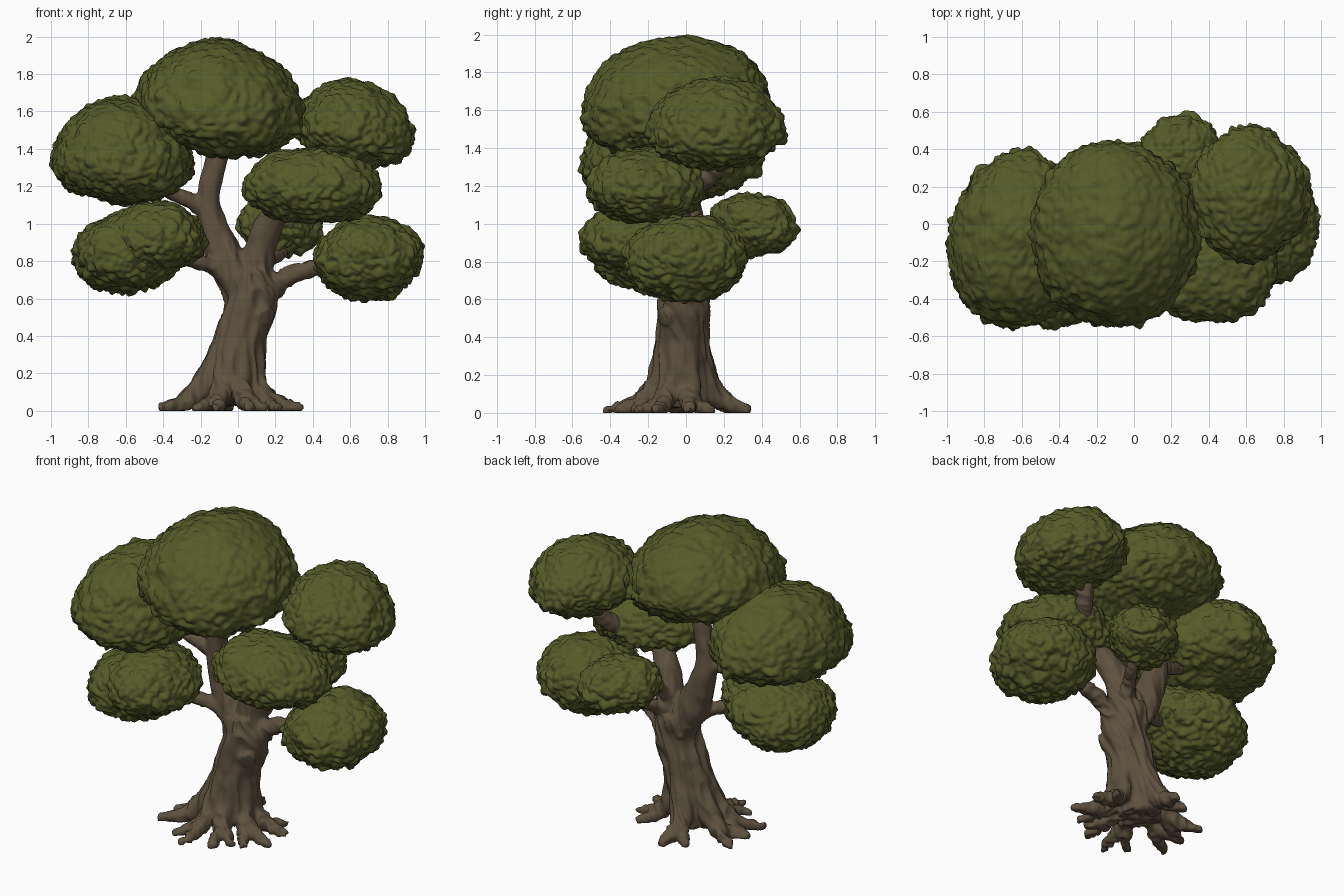
import bpy, bmesh, math
from mathutils import Vector, Euler, noise


def material(name, rgb):
    m = bpy.data.materials.new(name)
    m.diffuse_color = (*rgb, 1)
    return m


LEAF = material("leaf green", (0.092, 0.104, 0.022))
BARK = material("bark brown", (0.112, 0.082, 0.049))


def add_object(name, mesh, mat):
    mesh.materials.clear()
    mesh.materials.append(mat)
    for p in mesh.polygons:
        p.use_smooth = True
        p.material_index = 0
    ob = bpy.data.objects.new(name, mesh)
    bpy.context.collection.objects.link(ob)
    return ob


# Leaf clump: a crinkled dome with separate upper and lower heights
def clump(name, centre, rx, ry, up, down, tilt_x=0, tilt_y=0, turn=0):
    bm = bmesh.new()
    bmesh.ops.create_icosphere(bm, subdivisions=6, radius=1)
    rot = Euler((tilt_x, tilt_y, turn)).to_matrix()
    c = Vector(centre)
    for v in bm.verts:
        d = v.co.copy()
        h = up if d.z > 0 else down
        p = rot @ Vector((d.x * rx, d.y * ry, d.z * h)) + c
        n = rot @ Vector((d.x / rx, d.y / ry, d.z / h)).normalized()
        calm = 1.1 - 0.4 * max(n.z, 0)
        bump = 0.022 * noise.noise(p * 4.5) + 0.012 * noise.noise(p * 12)
        bump += calm * (0.036 * (abs(noise.noise(p * 17)) - 0.24) + 0.011 * noise.noise(p * 38))
        v.co = p + n * bump
    me = bpy.data.meshes.new(name)
    bm.to_mesh(me)
    bm.free()
    add_object(name, me, LEAF)


clump("crown_leaves", (-0.105, -0.05, 1.595), 0.45, 0.50, 0.385, 0.215, 0.12, 0.13)
clump("upper_left_leaves", (-0.615, -0.085, 1.325), 0.375, 0.475, 0.35, 0.215, 0.05, 0.05, -0.12)
clump("upper_right_leaves", (0.615, 0.16, 1.485), 0.32, 0.36, 0.275, 0.18, 0.04, 0.22)
clump("middle_right_leaves", (0.40, -0.215, 1.185), 0.37, 0.315, 0.22, 0.18, 0.0, 0.05)
clump("lower_right_leaves", (0.70, 0.0, 0.82), 0.29, 0.325, 0.215, 0.225, 0.0, -0.08)
clump("lower_left_leaves", (-0.58, -0.15, 0.85), 0.31, 0.35, 0.22, 0.215, 0.03, -0.15)
clump("lower_left_front_leaves", (-0.44, -0.24, 0.905), 0.27, 0.32, 0.205, 0.17, 0.0, -0.12)
clump("back_leaves", (0.235, 0.355, 0.995), 0.255, 0.205, 0.17, 0.165, -0.12, 0.08, math.pi / 4)

# Limb paths: x, y, z, radius at each point
trunk = [(-0.06, -0.02, 0.035, 0.13), (-0.055, -0.02, 0.17, 0.145), (0.01, -0.02, 0.4, 0.135),
         (0.085, -0.01, 0.6, 0.138), (0.06, 0, 0.74, 0.125)]
limbs = [
    trunk,
    # left leader into the crown
    [(0.06, 0, 0.6, 0.12), (-0.05, 0.01, 0.78, 0.105), (-0.14, 0.02, 0.98, 0.08),
     (-0.17, 0.01, 1.15, 0.062), (-0.12, 0.0, 1.3, 0.062), (-0.08, 0, 1.5, 0.06)],
    # right leader into the middle right clump
    [(0.08, 0, 0.62, 0.11), (0.10, 0.01, 0.83, 0.085), (0.15, -0.02, 0.98, 0.078),
     (0.25, -0.09, 1.12, 0.062), (0.32, -0.14, 1.2, 0.05)],
    # branch continuing to the upper right clump
    [(0.22, -0.07, 1.08, 0.055), (0.36, -0.03, 1.17, 0.055), (0.46, 0.09, 1.22, 0.055),
     (0.52, 0.17, 1.30, 0.055), (0.56, 0.18, 1.45, 0.05)],
    # upper left branch
    [(-0.13, 0.02, 1.02, 0.05), (-0.22, 0, 1.11, 0.045), (-0.34, -0.03, 1.16, 0.038),
     (-0.55, -0.06, 1.25, 0.032)],
    # lower right branch
    [(0.12, 0, 0.58, 0.07), (0.22, 0, 0.70, 0.052), (0.35, 0, 0.76, 0.044), (0.60, 0, 0.80, 0.036)],
    # lower left branch
    [(0.02, 0, 0.68, 0.06), (-0.12, -0.04, 0.77, 0.042), (-0.25, -0.1, 0.81, 0.034),
     (-0.45, -0.17, 0.86, 0.03)],
    # back branch
    [(0.10, 0.03, 0.72, 0.06), (0.15, 0.14, 0.82, 0.036), (0.24, 0.26, 0.83, 0.03),
     (0.27, 0.35, 0.90, 0.026)],
    # broken stub and trunk knot
    [(0.10, 0.02, 0.8, 0.05), (0.10, 0.12, 0.90, 0.03), (0.10, 0.14, 0.95, 0.025)],
    [(0.12, -0.08, 0.52, 0.06), (0.16, -0.13, 0.50, 0.045)],
]
# Roots: direction in degrees, reach, side-twig turn
for deg, reach, turn in [(163, 0.39, 20), (204, 0.42, -20), (258, 0.42, -18), (292, 0.37, 16),
                         (336, 0.42, -18), (10, 0.40, 18), (95, 0.36, 22)]:
    def at(r, z, rad, bend=0):
        a = math.radians(deg + bend)
        lean = 0.24 * max(0, z - 0.12)
        return (-0.05 + lean + r * math.cos(a), -0.02 + r * math.sin(a), z, rad)
    limbs.append([at(0.06, 0.46, 0.055), at(0.085, 0.30, 0.07), at(0.13, 0.14, 0.07),
                  at(0.22, 0.06, 0.052, turn * 0.1), at(0.30, 0.03, 0.036, turn * -0.2),
                  at(reach, 0.014, 0.022, turn * -0.2)])
    limbs.append([at(0.17, 0.08, 0.045), at(0.25, 0.03, 0.036, turn * 0.6),
                  at(reach * 0.88, 0.012, 0.02, turn)])

# Sweep limbs as round tubes
cu = bpy.data.curves.new("limbs", "CURVE")
cu.dimensions = "3D"
cu.bevel_depth = 1.0
cu.bevel_resolution = 4
cu.use_fill_caps = True
for path in limbs:
    s = cu.splines.new("NURBS")
    s.points.add(len(path) - 1)
    for pt, (x, y, z, r) in zip(s.points, path):
        pt.co = (x, y, z, 1)
        pt.radius = r
    s.order_u = 3
    s.use_endpoint_u = True
    s.resolution_u = 6
tubes = bpy.data.objects.new("limb_guides", cu)
bpy.context.collection.objects.link(tubes)


def baked(ob):
    dg = bpy.context.evaluated_depsgraph_get()
    return bpy.data.meshes.new_from_object(ob.evaluated_get(dg))


# Fuse tubes into one skin
wood = add_object("trunk_and_branches", baked(tubes), BARK)
bpy.data.objects.remove(tubes)
rm = wood.modifiers.new("fuse", "REMESH")
rm.mode = "VOXEL"
rm.voxel_size = 0.0105
sm = wood.modifiers.new("soften", "SMOOTH")
sm.iterations = 8
mesh = baked(wood)
bpy.data.objects.remove(wood)

# Bark: long twisting ridges, then flatten the foot on the ground
normals = [v.normal.copy() for v in mesh.vertices]
for v, n in zip(mesh.vertices, normals):
    p = v.co.copy()
    a = 1.6 * p.z
    q = Vector((p.x * math.cos(a) - p.y * math.sin(a) - 0.2 * p.z,
                p.x * math.sin(a) + p.y * math.cos(a), p.z * 0.16))
    ridge = 1 - 2 * abs(noise.noise(q * 17))
    thick = 0.4 + 0.6 * max(0, min(1, (1.0 - p.z) / 0.3))
    v.co = p + n * thick * (0.018 * (ridge - 0.5) + 0.008 * noise.noise(p * 12))
    v.co.z = max(v.co.z, 0)
add_object("trunk_and_branches", mesh, BARK)
